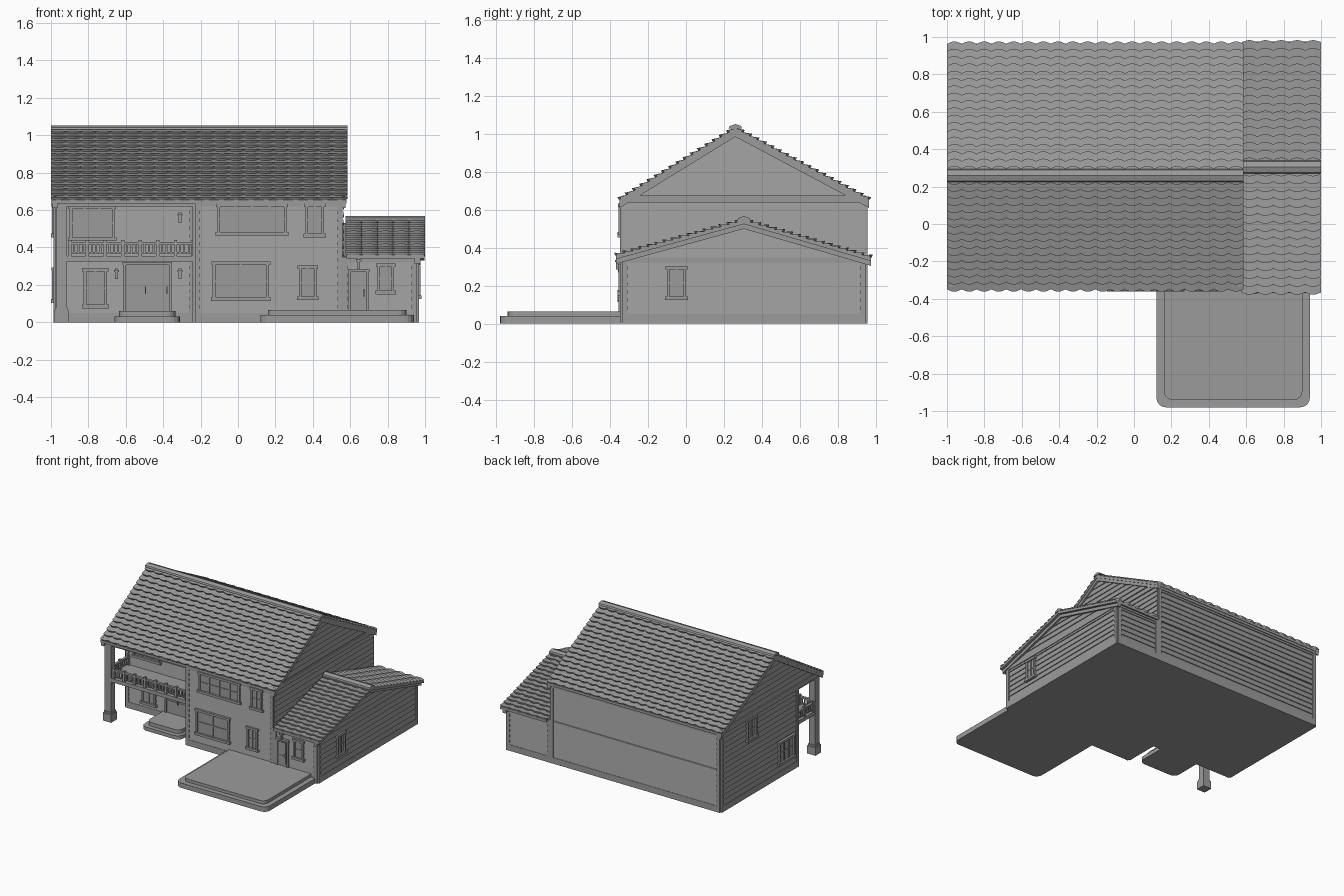
import bpy, bmesh, math
from mathutils import Vector

if "Cube" in bpy.data.objects:
    bpy.data.objects.remove(bpy.data.objects["Cube"], do_unlink=True)

GREY = (0.33, 0.33, 0.33, 1)
mat = bpy.data.materials.new("plain_grey")
mat.use_nodes = True
mat.diffuse_color = GREY
mat.node_tree.nodes["Principled BSDF"].inputs["Base Color"].default_value = GREY


def finish(bm, name):
    bmesh.ops.recalc_face_normals(bm, faces=bm.faces)
    me = bpy.data.meshes.new(name)
    bm.to_mesh(me)
    bm.free()
    me.materials.append(mat)
    ob = bpy.data.objects.new(name, me)
    bpy.context.collection.objects.link(ob)
    return ob


def loft(bm, sections):
    """Closed solid through matching rings of points."""
    rings = [[bm.verts.new(p) for p in s] for s in sections]
    n = len(rings[0])
    for a, b in zip(rings, rings[1:]):
        for i in range(n):
            bm.faces.new((a[i], a[(i + 1) % n], b[(i + 1) % n], b[i]))
    bm.faces.new(rings[0])
    bm.faces.new(rings[-1])


def prism(bm, x0, x1, profile):
    loft(bm, [[(x, y, z) for y, z in profile] for x in (x0, x1)])


def box(bm, x0, x1, y0, y1, z0, z1):
    prism(bm, x0, x1, [(y0, z0), (y1, z0), (y1, z1), (y0, z1)])


# Wall frames: along the wall, height, distance out of the wall
def wall(side, plane):
    s = -1 if side in ("front", "left") else 1
    if side in ("front", "back"):
        return lambda u, z, d: (u, plane + s * d, z)
    return lambda u, z, d: (plane + s * d, u, z)


def panel(bm, w, u0, u1, z0, z1, d, back=-0.004):
    loft(bm, [[w(u0, z0, e), w(u1, z0, e), w(u1, z1, e), w(u0, z1, e)] for e in (back, d)])


# Lapped boards, each a wedge that is thickest at its lower edge
STEP = 0.042

def siding(bm, w, z0, z1, span):
    z = z0
    while z < z1 - 0.004:
        t = min(z + STEP, z1)
        (a, b), (c, d) = span(z), span(t)
        loft(bm, [[w(a, z, 0), w(a, z, 0.008), w(c, t, 0.001)],
                  [w(b, z, 0), w(b, z, 0.008), w(d, t, 0.001)]])
        z = t


def gable(eave_f, eave_b, eave_z, ridge_y, ridge_z):
    """Wall span along y at a given height."""
    def span(z):
        t = max(0, min(1, (z - eave_z) / (ridge_z - eave_z)))
        return eave_f + (ridge_y - eave_f) * t, eave_b + (ridge_y - eave_b) * t
    return span


# House body
XL, XP, XM, XR = -0.975, -0.23, 0.56, 0.955
YF, YP, YB = -0.335, -0.05, 0.945
bm = bmesh.new()
box(bm, XL, XP, YP, YB, 0, 0.66)
box(bm, XP, XM, YF, YB, 0, 0.66)
prism(bm, XL, XM, [(YF, 0.64), (YB, 0.64), (YB, 0.66), (0.26, 1.01), (YF, 0.66)])
prism(bm, XM - 0.01, XR, [(YF, 0), (YB, 0), (YB, 0.35), (0.3, 0.53), (YF, 0.35)])
finish(bm, "house_walls")

# Siding on every face
bm = bmesh.new()
main_span = gable(YF, YB, 0.66, 0.26, 1.01)
wing_span = gable(YF, YB, 0.35, 0.3, 0.53)
siding(bm, wall("front", YF), 0.05, 0.65, lambda z: (XP, XM))
siding(bm, wall("front", YP), 0.05, 0.65, lambda z: (XL, XP))
siding(bm, wall("front", YF), 0.05, 0.35, lambda z: (XM, XR))
siding(bm, wall("back", YB), 0.05, 0.35, lambda z: (XL, XR))
siding(bm, wall("back", YB), 0.35, 0.65, lambda z: (XL, XM))
siding(bm, wall("left", XP), 0.05, 0.65, lambda z: (YF, YP))
siding(bm, wall("left", XL), 0.05, 0.65, lambda z: (YP, YB))
siding(bm, wall("left", XL), 0.68, 1.0, main_span)
siding(bm, wall("right", XM), 0.35, 1.0, main_span)
siding(bm, wall("right", XR), 0.05, 0.52, wing_span)
finish(bm, "lapped_siding")

# Corner boards, base boards and friezes
bm = bmesh.new()
RUNS = [("front", YF, XP, XM, 0.65), ("front", YP, XL, XP, 0.65), ("front", YF, XM, XR, 0.35),
        ("back", YB, XL, XM, 0.65), ("back", YB, XM, XR, 0.35), ("left", XL, YP, YB, 0.66),
        ("right", XR, YF, YB, 0.35), ("left", XP, YF, YP, 0.65)]
for side, plane, u0, u1, top in RUNS:
    w = wall(side, plane)
    panel(bm, w, u0, u0 + 0.028, 0, top, 0.012)
    panel(bm, w, u1 - 0.028, u1, 0, top, 0.012)
    panel(bm, w, u0, u1, 0, 0.05, 0.011)
    panel(bm, w, u0, u1, top - 0.03, top, 0.011)
panel(bm, wall("left", XL), YF, YB, 0.64, 0.675, 0.012)
panel(bm, wall("right", XM), YF, YB, 0.64, 0.675, 0.012)
finish(bm, "wall_trim")


# Roofs: slab, rake boards, scalloped shingle rows and ridge cap
def roof(name, x0, x1, front, back, ridge, rakes):
    (yf, zf), (yb, zb), (yr, zr) = front, back, ridge
    bm = bmesh.new()

    def band(a, b, hi, lo):
        prism(bm, a, b, [(yf, zf - hi), (yr, zr - hi), (yb, zb - hi),
                         (yb, zb - lo), (yr, zr - lo), (yf, zf - lo)])
    band(x0 + 0.004, x1 - 0.004, 0, 0.02)
    for a, b in rakes:
        band(a, b, 0.015, 0.045)
    prism(bm, x0, x1, [(yr - 0.035, zr), (yr - 0.03, zr + 0.012), (yr, zr + 0.022),
                       (yr + 0.03, zr + 0.012), (yr + 0.035, zr)])
    finish(bm, name + "_roof_frame")

    bm = bmesh.new()
    top = Vector((0, yr, zr))
    scallops = round((x1 - x0) / 0.08)
    count = scallops * 6
    for ye, ze in (front, back):
        run = Vector((0, ye, ze)) - top
        down = run.normalized()
        up = Vector((0, -down.z, down.y)) * (1 if down.y > 0 else -1)
        rows = round(run.length / 0.045)
        pitch = run.length / rows
        for r in range(rows):
            sections = []
            for i in range(count + 1):
                bulge = abs(math.sin(math.pi * i / 6))
                base = Vector((x0 + (x1 - x0) * i / count, yr, zr))
                low = base + down * (pitch * (r + 1) + 0.012 * bulge - 0.008)
                sections.append([base + down * pitch * r, low + up * (0.010 + 0.006 * bulge), low])
            loft(bm, sections)
    finish(bm, name + "_roof_shingles")


roof("main", -1.0, 0.585, (-0.35, 0.655), (0.965, 0.655), (0.26, 1.03),
     [(XL - 0.018, XL + 0.01), (XM - 0.01, XM + 0.016)])
roof("wing", 0.575, 1.0, (-0.37, 0.36), (0.975, 0.35), (0.305, 0.545), [(XR - 0.01, XR + 0.02)])


# Windows and doors
def window(name, w, u0, u1, z0, z1, cols=2, rows=2):
    bm = bmesh.new()
    f = 0.014
    panel(bm, w, u0, u1, z0, z1, 0.010)
    for a, b in ((u0, u0 + f), (u1 - f, u1)):
        panel(bm, w, a, b, z0, z1, 0.02)
    panel(bm, w, u0 - 0.008, u1 + 0.008, z1 - f, z1 + 0.004, 0.022)
    panel(bm, w, u0 - 0.010, u1 + 0.010, z0 - 0.006, z0 + f, 0.026)
    for i in range(1, cols):
        u = u0 + (u1 - u0) * i / cols
        panel(bm, w, u - 0.005, u + 0.005, z0, z1, 0.016)
    for i in range(1, rows):
        z = z0 + (z1 - z0) * i / rows
        panel(bm, w, u0, u1, z - 0.004, z + 0.004, 0.015)
    finish(bm, name)


def door(name, w, u0, u1, z0, z1, leaves):
    bm = bmesh.new()
    panel(bm, w, u0, u1, z0, z1, 0.010)
    for a, b in ((u0 - 0.014, u0), (u1, u1 + 0.014)):
        panel(bm, w, a, b, z0, z1, 0.020)
    panel(bm, w, u0 - 0.018, u1 + 0.018, z1, z1 + 0.016, 0.024)
    width = (u1 - u0) / leaves
    for i in range(leaves):
        a, b = u0 + i * width + 0.01, u0 + (i + 1) * width - 0.01
        mid = z0 + (z1 - z0) * 0.45
        panel(bm, w, a, b, z0 + 0.02, mid - 0.008, 0.014)
        panel(bm, w, a, b, mid + 0.008, z1 - 0.012, 0.014)
        panel(bm, w, b - 0.003, b + 0.003, mid - 0.02, mid + 0.02, 0.026)
    finish(bm, name)


front, porch = wall("front", YF), wall("front", YP)
window("front_upper_wide_window", front, -0.11, 0.26, 0.47, 0.63, 4)
window("front_upper_small_window", front, 0.36, 0.46, 0.46, 0.63)
window("front_lower_wide_window", front, -0.135, 0.165, 0.12, 0.32, 2)
window("front_lower_small_window", front, 0.325, 0.42, 0.125, 0.3)
window("wing_front_window", front, 0.745, 0.835, 0.155, 0.31)
window("wing_side_window", wall("right", XR), -0.1, 0.0, 0.13, 0.3)
window("porch_upper_window", porch, -0.9, -0.66, 0.44, 0.62, 3)
window("porch_lower_window", porch, -0.825, -0.7, 0.08, 0.285)
window("side_lower_window", wall("left", XL), 0.01, 0.21, 0.11, 0.29, 3)
window("side_upper_window", wall("left", XL), 0.5, 0.62, 0.46, 0.63)
door("porch_door", porch, -0.6, -0.37, 0.06, 0.305, 2)
door("wing_door", front, 0.605, 0.685, 0.065, 0.27, 1)

# Wall lanterns
bm = bmesh.new()
for w, u, z in ((porch, -0.31, 0.56), (porch, -0.31, 0.26), (porch, -0.65, 0.26), (front, 0.645, 0.315)):
    panel(bm, w, u - 0.008, u + 0.008, z - 0.028, z + 0.01, 0.035, 0.014)
    panel(bm, w, u - 0.014, u + 0.014, z + 0.01, z + 0.02, 0.04, 0.008)
    panel(bm, w, u - 0.007, u + 0.007, z + 0.02, z + 0.028, 0.03)
finish(bm, "wall_lanterns")

# Porch column, balcony floor and ceiling
bm = bmesh.new()
box(bm, -0.97, -0.915, -0.335, -0.28, 0, 0.65)
box(bm, -0.98, -0.905, -0.345, -0.27, 0, 0.065)
box(bm, -0.975, -0.91, -0.34, -0.275, 0.065, 0.08)
finish(bm, "porch_column")
bm = bmesh.new()
box(bm, -0.965, XP, -0.33, YP, 0.325, 0.355)
box(bm, XL, XP, -0.335, YP, 0.62, 0.65)
finish(bm, "balcony_floor_and_ceiling")


# Balcony railing along the front and the open side
def railing(bm, w, u0, u1, bays):
    panel(bm, w, u0, u1, 0.415, 0.428, 0.01, -0.01)
    panel(bm, w, u0, u1, 0.368, 0.376, 0.007, -0.007)
    bay = (u1 - u0) / bays
    for i in range(bays + 1):
        u = u0 + i * bay
        panel(bm, w, u - 0.009, u + 0.009, 0.35, 0.44, 0.011, -0.011)
        if i < bays:
            for k in (1, 2, 3):
                b = u + bay * k / 4
                panel(bm, w, b - 0.005, b + 0.005, 0.372, 0.418, 0.005, -0.005)


bm = bmesh.new()
railing(bm, wall("front", -0.315), -0.9, -0.24, 7)
railing(bm, wall("left", -0.95), -0.27, -0.06, 2)
finish(bm, "balcony_railing")


# Steps and patio: stacked slabs with rounded front corners
def slab(bm, x0, x1, y0, y1, z0, z1, r):
    ring = [(x1, y1), (x0, y1)]
    for cx, start in ((x0 + r, math.pi), (x1 - r, 1.5 * math.pi)):
        for i in range(5):
            a = start + i * math.pi / 8
            ring.append((cx + r * math.cos(a), y0 + r + r * math.sin(a)))
    loft(bm, [[(x, y, z) for x, y in ring] for z in (z0, z1)])


bm = bmesh.new()
slab(bm, -0.66, -0.31, -0.31, YP, 0, 0.03, 0.05)
slab(bm, -0.635, -0.335, -0.275, YP, 0.03, 0.06, 0.045)
finish(bm, "porch_steps")
bm = bmesh.new()
slab(bm, 0.12, 0.94, -0.98, YF, 0, 0.04, 0.05)
slab(bm, 0.16, 0.9, -0.94, YF, 0.04, 0.065, 0.045)
finish(bm, "patio")
